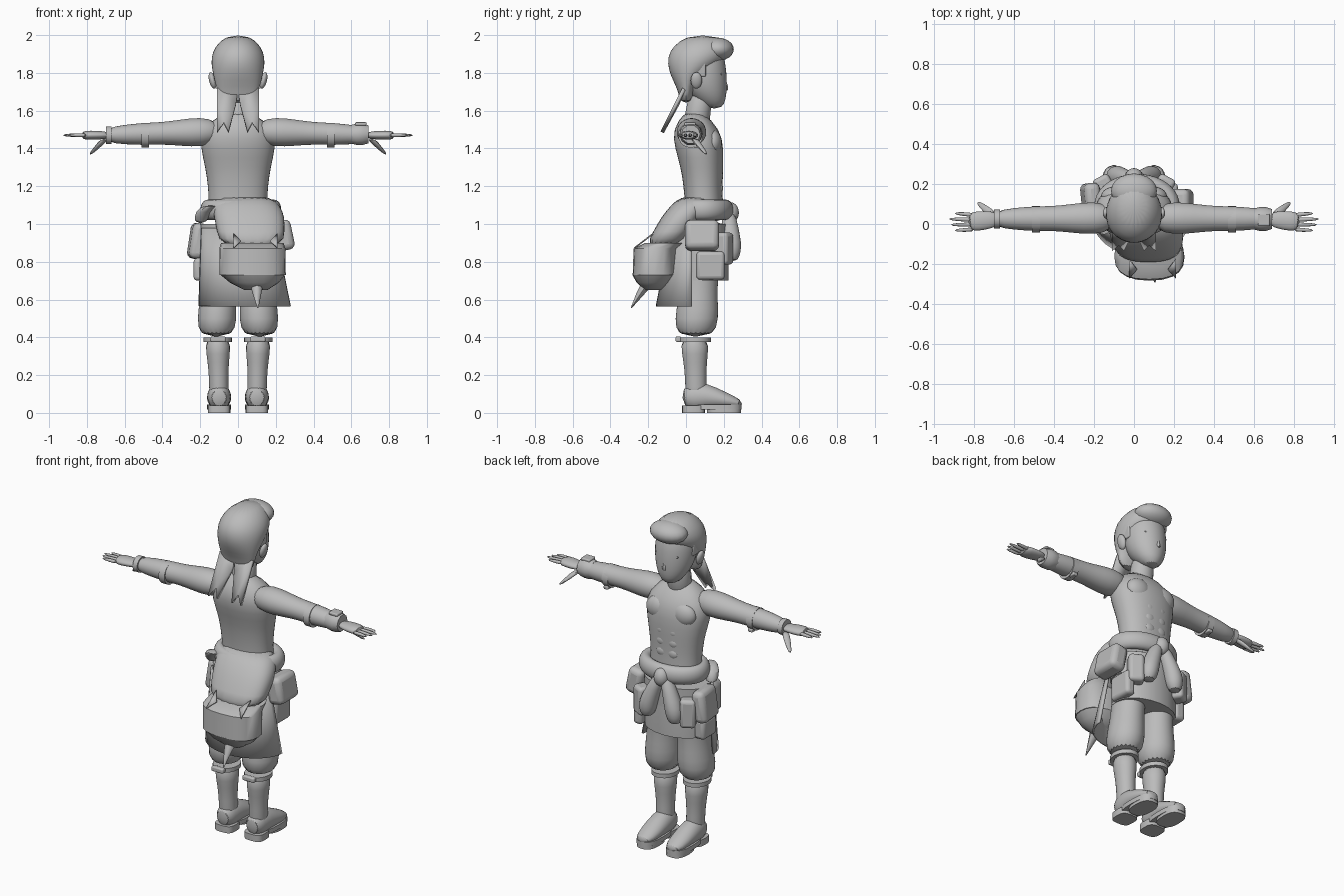
import bpy, bmesh, math
from mathutils import Vector, Matrix, Euler

cube = bpy.data.objects.get("Cube")
if cube:
    bpy.data.objects.remove(cube)

grey = bpy.data.materials.new("plain_grey")
grey.use_nodes = True
tone = (.5, .5, .5, 1)
grey.diffuse_color = tone
grey.node_tree.nodes["Principled BSDF"].inputs["Base Color"].default_value = tone


def finish(name, bm, mirror=False, smooth=False, solid=0, bevel=0):
    """Turn a bmesh into a shaded object with its modifiers."""
    bmesh.ops.recalc_face_normals(bm, faces=bm.faces)
    mesh = bpy.data.meshes.new(name)
    bm.to_mesh(mesh)
    bm.free()
    obj = bpy.data.objects.new(name, mesh)
    bpy.context.collection.objects.link(obj)
    mesh.materials.append(grey)
    bpy.ops.object.select_all(action='DESELECT')
    obj.select_set(True)
    bpy.context.view_layer.objects.active = obj
    bpy.ops.object.shade_smooth_by_angle(angle=math.radians(50))
    if solid:
        obj.modifiers.new("thickness", 'SOLIDIFY').thickness = solid
    if bevel:
        rounding = obj.modifiers.new("rounding", 'BEVEL')
        rounding.width, rounding.segments = bevel, 3
    if smooth:
        surface = obj.modifiers.new("smooth", 'SUBSURF')
        surface.levels = surface.render_levels = 1
    if mirror:
        obj.modifiers.new("mirror", 'MIRROR').use_mirror_merge = False
    return obj


def along(path, t):
    """Point on a polyline, with t running from zero to one."""
    place = t * (len(path) - 1)
    index = min(int(place), len(path) - 2)
    return Vector(path[index]).lerp(Vector(path[index + 1]), place - index)


def limb(name, path, widths, depths=None, flat=1, sides=20, power=1,
         arc=None, closed=False, smooth=True, **options):
    """Skin evenly spaced oval rings along a path; rings stay level on upright parts."""
    bm = bmesh.new()
    count = len(widths)
    depths = depths or [width * flat for width in widths]
    centres = [along(path, i / (count - 1)) for i in range(count)]
    span = centres[-1] - centres[0]
    level = not closed and abs(span.z) > span.length * .6
    start, end = arc or (0, math.tau)
    steps = sides + 1 if arc else sides
    rows = []
    for i, centre in enumerate(centres):
        before = centres[i - 1 if closed else max(i - 1, 0)]
        after = centres[(i + 1) % count if closed else min(i + 1, count - 1)]
        turn = (after - before).to_track_quat('Z', 'Y').to_matrix()
        if level:
            turn = Matrix.Identity(3)
        row = []
        for k in range(steps):
            angle = start + (end - start) * k / sides
            across, deep = [math.copysign(abs(value) ** power, value)
                            for value in (math.cos(angle), math.sin(angle))]
            offset = Vector((across * widths[i], deep * depths[i], 0))
            row.append(bm.verts.new(centre + turn @ offset))
        rows.append(row)
    pairs = list(zip(rows, rows[1:]))
    if closed:
        pairs.append((rows[-1], rows[0]))
    elif not arc:
        bm.faces.new(rows[0])
        bm.faces.new(rows[-1])
    for low, high in pairs:
        for k in range(sides):
            n = (k + 1) % steps
            bm.faces.new((low[k], low[n], high[n], high[k]))
    return finish(name, bm, smooth=smooth, **options)


def band(name, start, end, width, **options):
    """Short straight-sided ring."""
    return limb(name, path=[start, end], widths=[width, width], smooth=False, **options)


def placed(place, size, turn):
    return Matrix.LocRotScale(Vector(place), Euler(turn), Vector(size))


def blob(name, place, size, turn=(0, 0, 0), **options):
    bm = bmesh.new()
    bmesh.ops.create_uvsphere(bm, u_segments=20, v_segments=12, radius=1,
                              matrix=placed(place, size, turn))
    return finish(name, bm, **options)


def box(name, place, size, turn=(0, 0, 0), bevel=.02, **options):
    bm = bmesh.new()
    bmesh.ops.create_cube(bm, size=1, matrix=placed(place, size, turn))
    return finish(name, bm, bevel=bevel, **options)


def sheet(name, outline, depth, **options):
    """Outline in x and z, with y given by a rule on height."""
    bm = bmesh.new()
    bm.faces.new([bm.verts.new((x, depth(z), z)) for x, z in outline])
    bmesh.ops.triangulate(bm, faces=bm.faces)
    return finish(name, bm, **options)


# Torso and neck
limb("torso", path=[(0, .1, 1), (0, .085, 1.3), (0, .04, 1.6)],
     widths=[.17, .155, .16, .175, .2, .2, .07], flat=.65, power=.9)
limb("neck", path=[(0, .05, 1.5), (0, .08, 1.7)], widths=[.08, .063, .07])
blob("chest_muscle", (.085, .14, 1.43), (.08, .05, .07), mirror=True)
for row in range(3):
    blob("stomach_muscle", (.036, .18, 1.32 - row * .065), (.036, .016, .03), mirror=True)

# Head and face
limb("head", path=[(0, .15, 1.61), (0, .1, 1.73), (0, .08, 1.95)],
     widths=[.04, .08, .105, .12, .12, .1], flat=1.02)
limb("nose", path=[(0, .205, 1.7), (0, .19, 1.8)], widths=[.016, .018, .011, .01], flat=1.4, sides=8)
blob("lips", (0, .196, 1.668), (.025, .01, .007))
blob("ear", (.135, .055, 1.76), (.018, .03, .045), (0, .25, 0), mirror=True)
blob("eye", (.045, .19, 1.765), (.022, .01, .009), (0, 0, -.3), mirror=True)
box("eyebrow", (.05, .19, 1.79), (.055, .015, .009), (0, -.15, -.3), bevel=.003, mirror=True)

# Swept hair with a rolled fringe and two split tails
limb("hair", path=[(0, 0, 1.64), (0, 0, 1.76), (0, .06, 1.88), (0, .09, 2)],
     widths=[.1, .11, .125, .14, .145, .125, .06],
     depths=[.03, .04, .07, .125, .16, .15, .08])
blob("hair_fringe", (0, .165, 1.925), (.115, .088, .062))
box("sideburn", (.118, .075, 1.83), (.016, .06, .1), (0, .1, 0), bevel=.007, mirror=True)
sheet("hair_tail", [(0, 1.74), (.11, 1.72), (.11, 1.49), (.075, 1.54), (.05, 1.49), (.01, 1.64)],
      depth=lambda z: -.02 - max(0, 1.7 - z) * .55, solid=.02, mirror=True)

# Arms, hands and bands
limb("arm", path=[(.1, .03, 1.49), (.7, .025, 1.47)],
     widths=[.06, .085, .074, .062, .063, .055, .042], flat=.95, mirror=True)
limb("palm", path=[(.68, .025, 1.47), (.83, .01, 1.47)],
     widths=[.035, .045, .05, .045], flat=.5, mirror=True)
for i, reach in enumerate((.9, .93, .92, .9)):
    y = .045 - i * .024
    limb("finger", path=[(.8, y, 1.47), (reach, y * 1.2, 1.47)],
         widths=[.012, .011, .006], sides=8, mirror=True)
limb("thumb", path=[(.7, .04, 1.455), (.785, .11, 1.365)],
     widths=[.025, .019, .009], sides=10, mirror=True)
band("elbow_band", (.47, .024, 1.47), (.51, .024, 1.47), .066, mirror=True)
box("band_buckle", (.49, .06, 1.415), (.03, .04, .02), bevel=.005, mirror=True)
band("cuff", (-.67, .025, 1.47), (-.7, .025, 1.47), .047)
limb("bracelet", path=[(.6, .025, 1.475), (.69, .025, 1.475)],
     widths=[.052, .06, .06, .05], sides=10, smooth=False)
box("bracelet_plate", (.65, .02, 1.53), (.06, .06, .018), bevel=.006)

# Trousers, boots and knee straps
limb("trouser_leg", path=[(.115, .05, .4), (.09, .09, 1)],
     widths=[.09, .108, .095, .09, .095, .1, .09], flat=1.1, mirror=True)
limb("boot_shaft", path=[(.1, .055, .05), (.107, .045, .4)],
     widths=[.05, .052, .052, .063, .07], flat=1.1, mirror=True)
limb("boot_foot", path=[(.1, -.02, .08), (.1, .1, .09), (.1, .3, .045)],
     widths=[.045, .06, .065, .065, .045], depths=[.045, .08, .07, .045, .02], mirror=True)
band("boot_sole", (.1, .165, .018), (.1, .165, .045), .064, flat=2, power=.75, mirror=True)
band("boot_heel", (.1, .04, 0), (.1, .04, .04), .06, power=.6, mirror=True)
band("boot_tread", (.1, .2, 0), (.1, .2, .02), .06, flat=1.5, power=.75, mirror=True)
band("knee_strap", (.107, .045, .375), (.107, .045, .4), .075, flat=1.15, mirror=True)
box("strap_bow", (.105, -.04, .39), (.08, .03, .03), bevel=.008, mirror=True)

# Hip wrap and belt
limb("hip_wrap", path=[(0, .085, .7), (0, .085, 1)], widths=[.2, .2, .185], flat=.7, smooth=False)
band("belt", (0, .08, .87), (0, .08, 1), .205, flat=.7)

# Split coat tail around the back
limb("coat_tail", path=[(.035, .03, .565), (0, .03, .98)], widths=[.245, .22, .195],
     depths=[.19, .15, .1], arc=(math.pi, math.tau), smooth=False, solid=.012)

# Jacket tied at the waist, with a rolled edge
turns = [math.tau * i / 20 for i in range(20)]
limb("jacket_roll", path=[(.015 + math.cos(a) * .18, .09 + math.sin(a) * .125, 1.075) for a in turns],
     widths=[.04 for a in turns], flat=1.4, sides=12, closed=True)
limb("jacket_back", path=[(.075, -.12, .88), (.06, -.02, 1.04), (.03, .06, 1.15)],
     widths=[.17, .18, .19, .18, .15], flat=.58, power=.8)
limb("jacket_fold", path=[(-.14, -.03, 1.1), (-.185, .01, 1.07), (-.2, .04, 1)],
     widths=[.04, .045, .035], sides=12)

# Knotted sleeves hanging in front
blob("sleeve_knot", (0, .235, 1.06), (.045, .045, .055))
limb("hanging_sleeve", path=[(.02, .225, 1.07), (.085, .24, .9), (.095, .24, .8)],
     widths=[.035, .046, .056, .052, .035], sides=12, mirror=True)

# Back bag with a pointed tail
limb("bag_base", path=[(.095, -.175, .65), (.078, -.165, .73)],
     widths=[.06, .13, .17], flat=.7, power=.85, smooth=False)
limb("bag_body", path=[(.078, -.165, .73), (.076, -.16, .87), (.076, -.105, .9)],
     widths=[.175, .175, .165], flat=.67, power=.8, smooth=False)
limb("bag_tail", path=[(.1, -.19, .7), (.1, -.235, .64), (.105, -.29, .555)],
     widths=[.04, .025, .003], sides=8, smooth=False)
for x, lean in ((-.005, .02), (.19, -.02)):
    sheet("bag_tab", [(x - lean, .945), (x + lean, .905), (x - lean, .87)],
          depth=lambda z: -.27 + (z - .87) * 1.3, solid=.008)

# Side pouches
box("left_pouch", (.24, .085, .94), (.1, .18, .16), (0, -.2, 0), bevel=.03)
box("left_pocket", (.19, .13, .78), (.06, .15, .15))
box("right_pouch", (-.215, .12, .91), (.08, .17, .19), (0, .15, .1), bevel=.03)
box("right_pocket", (-.2, .1, .76), (.07, .13, .12))
box("front_pouch", (.155, .2, .87), (.09, .08, .17), (0, 0, -.5), mirror=True)
